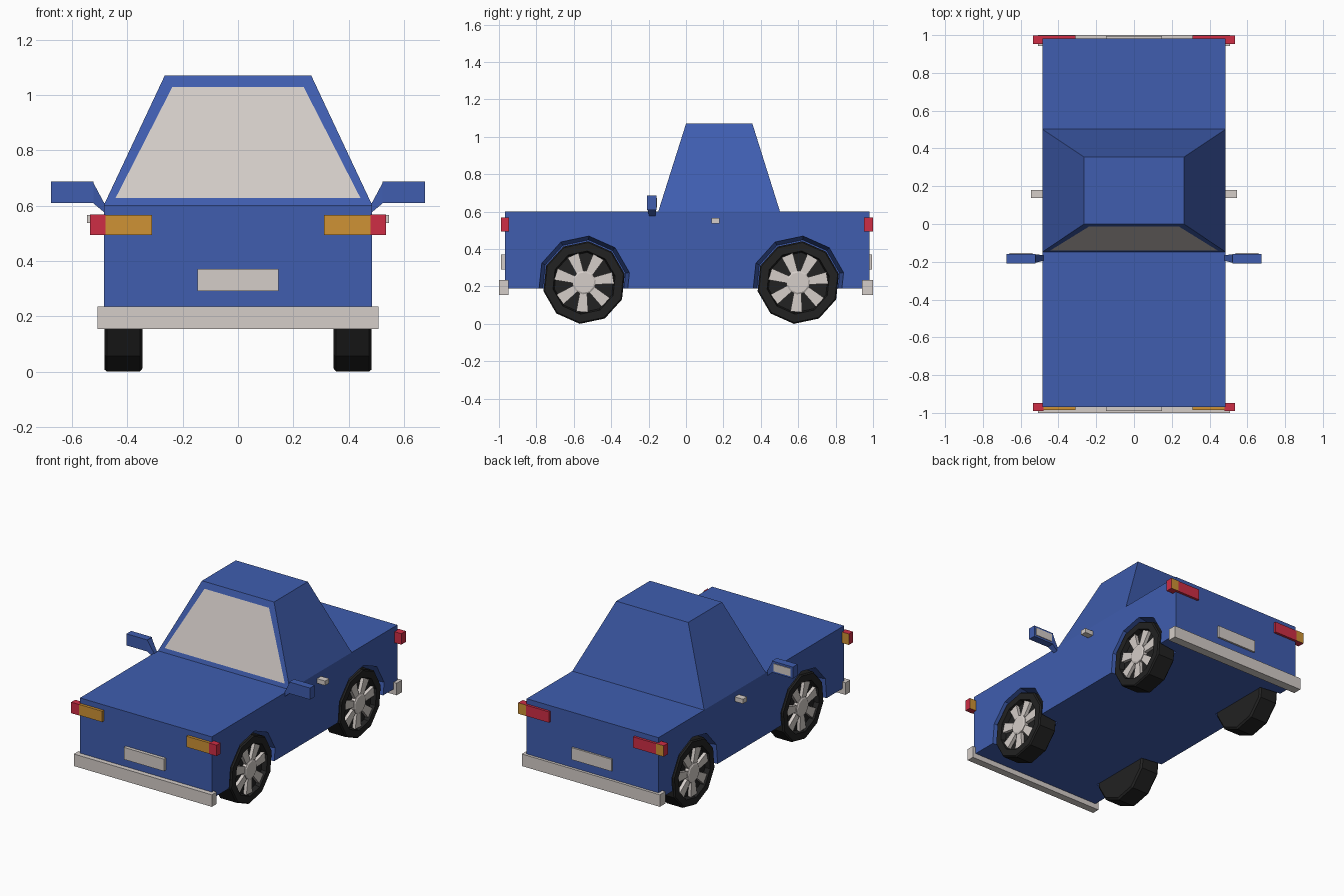
import bpy, bmesh, math
from mathutils import Vector

if "Cube" in bpy.data.objects:
    bpy.data.objects.remove(bpy.data.objects["Cube"])


def material(name, rgb):
    m = bpy.data.materials.new(name)
    m.diffuse_color = (*rgb, 1)
    m.use_nodes = True
    m.node_tree.nodes["Principled BSDF"].inputs["Base Color"].default_value = m.diffuse_color
    return m


BLUE = material("blue paint", (0.05, 0.11, 0.43))
GREY = material("light grey", (0.66, 0.61, 0.58))
BLACK = material("tyre black", (0.016, 0.016, 0.016))
RED = material("red lamp", (0.62, 0.027, 0.06))
AMBER = material("amber lamp", (0.62, 0.29, 0.035))


def finish(bm, name, *mats):
    bmesh.ops.recalc_face_normals(bm, faces=bm.faces)
    mesh = bpy.data.meshes.new(name)
    for m in mats:
        mesh.materials.append(m)
    bm.to_mesh(mesh)
    bm.free()
    ob = bpy.data.objects.new(name, mesh)
    bpy.context.collection.objects.link(ob)
    return ob


def add_box(bm, x, y, z):
    lo, hi = Vector((x[0], y[0], z[0])), Vector((x[1], y[1], z[1]))
    verts = bmesh.ops.create_cube(bm, size=1)["verts"]
    for v in verts:
        v.co = Vector([(lo[i] + hi[i]) / 2 + v.co[i] * (hi[i] - lo[i]) for i in range(3)])
    return verts


def box(name, mat, x, y, z):
    bm = bmesh.new()
    add_box(bm, sorted(x), sorted(y), sorted(z))
    return finish(bm, name, mat)


def add_lathe(bm, profile, s, cy, cz, n=10, start=84):
    """Spin (radius, x) points about the axle, capping both ends."""
    rings = []
    for r, x in profile:
        angles = [math.radians(start + 360 * k / n) for k in range(n)]
        rings.append([bm.verts.new((s * x, cy + r * math.cos(a), cz + r * math.sin(a))) for a in angles])
    for a, b in zip(rings, rings[1:]):
        for k in range(n):
            j = (k + 1) % n
            bm.faces.new((a[k], a[j], b[j], b[k]))
    bm.faces.new(rings[0])
    bm.faces.new(rings[-1])


AXLES = {"front": -0.545, "rear": 0.6}
SIDES = {"right": 1, "left": -1}
AXLE_Z = 0.221

# Lower body with four wheel arches cut into it
body = box("body", BLUE, (-0.485, 0.485), (-0.968, 0.982), (0.19, 0.602))
bm = bmesh.new()
for s in SIDES.values():
    for y in AXLES.values():
        add_lathe(bm, [(0.227, 0.34), (0.25, 0.5)], s, y, AXLE_Z + 0.002)
cutter = finish(bm, "arch_cutter", BLUE)
cutter.hide_render = True
cut = body.modifiers.new("wheel arches", 'BOOLEAN')
cut.operation = 'DIFFERENCE'
cut.solver = 'EXACT'
cut.object = cutter

# Tapered cabin, windscreen inset in its front face
bm = bmesh.new()
for v in add_box(bm, (-0.485, 0.485), (-0.148, 0.502), (0.602, 1.07)):
    if v.co.z > 1:
        v.co.x *= 0.265 / 0.485
        v.co.y = 0.0 if v.co.y < 0 else 0.355
bm.normal_update()
screen = min(bm.faces, key=lambda f: f.normal.y)
bmesh.ops.inset_region(bm, faces=[screen], thickness=0.051)
screen.material_index = 1
finish(bm, "cabin", BLUE, GREY)

# Bumpers and number plates
box("front_bumper", GREY, (-0.508, 0.508), (-1.0, -0.95), (0.155, 0.235))
box("rear_bumper", GREY, (-0.508, 0.508), (0.942, 1.0), (0.155, 0.235))
box("front_plate", GREY, (-0.147, 0.147), (-0.99, -0.96), (0.292, 0.372))
box("rear_plate", GREY, (-0.147, 0.147), (0.97, 0.994), (0.292, 0.372))

for side, s in SIDES.items():
    # Lamps: inner bar, plus a red corner block whose rear face is amber
    for end, mat, y in (("front", AMBER, (-0.986, -0.948)), ("rear", RED, (0.955, 0.998))):
        box(f"{end}_{side}_lamp", mat, (s * 0.31, s * 0.482), y, (0.495, 0.567))
        bm = bmesh.new()
        add_box(bm, sorted((s * 0.478, s * 0.535)), (y[0] - 0.003, y[1] + 0.001), (0.495, 0.568))
        bm.normal_update()
        for f in bm.faces:
            f.material_index = int(f.normal.y > 0.5)
        finish(bm, f"{end}_{side}_corner_lamp", RED, AMBER)

    # Door handle
    box(f"{side}_door_handle", GREY, (s * 0.48, s * 0.545), (0.137, 0.18), (0.537, 0.567))

    # Door mirror: housing, tapered arm and glass facing back
    box(f"{side}_mirror", BLUE, (s * 0.522, s * 0.675), (-0.208, -0.158), (0.61, 0.687))
    bm = bmesh.new()
    for x, y0, y1, z0, z1 in ((0.48, -0.195, -0.165, 0.573, 0.603),
                              (0.524, -0.206, -0.16, 0.61, 0.685)):
        for y in (y0, y1):
            for z in (z0, z1):
                bm.verts.new((s * x, y, z))
    bmesh.ops.convex_hull(bm, input=bm.verts)
    finish(bm, f"{side}_mirror_arm", BLUE)
    box(f"{side}_mirror_glass", GREY, (s * 0.537, s * 0.66), (-0.16, -0.154), (0.623, 0.674))

    for end, y in AXLES.items():
        # Tyre with a recessed centre
        bm = bmesh.new()
        add_lathe(bm, [(0.21, 0.345), (0.222, 0.355), (0.222, 0.473), (0.215, 0.482),
                       (0.17, 0.482), (0.162, 0.45)], s, y, AXLE_Z)
        finish(bm, f"{end}_{side}_tyre", BLACK)
        # Hub and seven flaring spokes
        bm = bmesh.new()
        add_lathe(bm, [(0.064, 0.445), (0.064, 0.476), (0.055, 0.481)], s, y, AXLE_Z)
        for k in range(7):
            a = math.radians(112 + 360 * k / 7)
            for v in add_box(bm, (0.446, 0.472), (0.05, 0.157), (-1, 1)):
                half = 0.019 if v.co.y < 0.1 else 0.032
                r, t = v.co.y, half * v.co.z
                v.co = Vector((s * v.co.x,
                               y + r * math.cos(a) - t * math.sin(a),
                               AXLE_Z + r * math.sin(a) + t * math.cos(a)))
        finish(bm, f"{end}_{side}_wheel_spokes", GREY)
